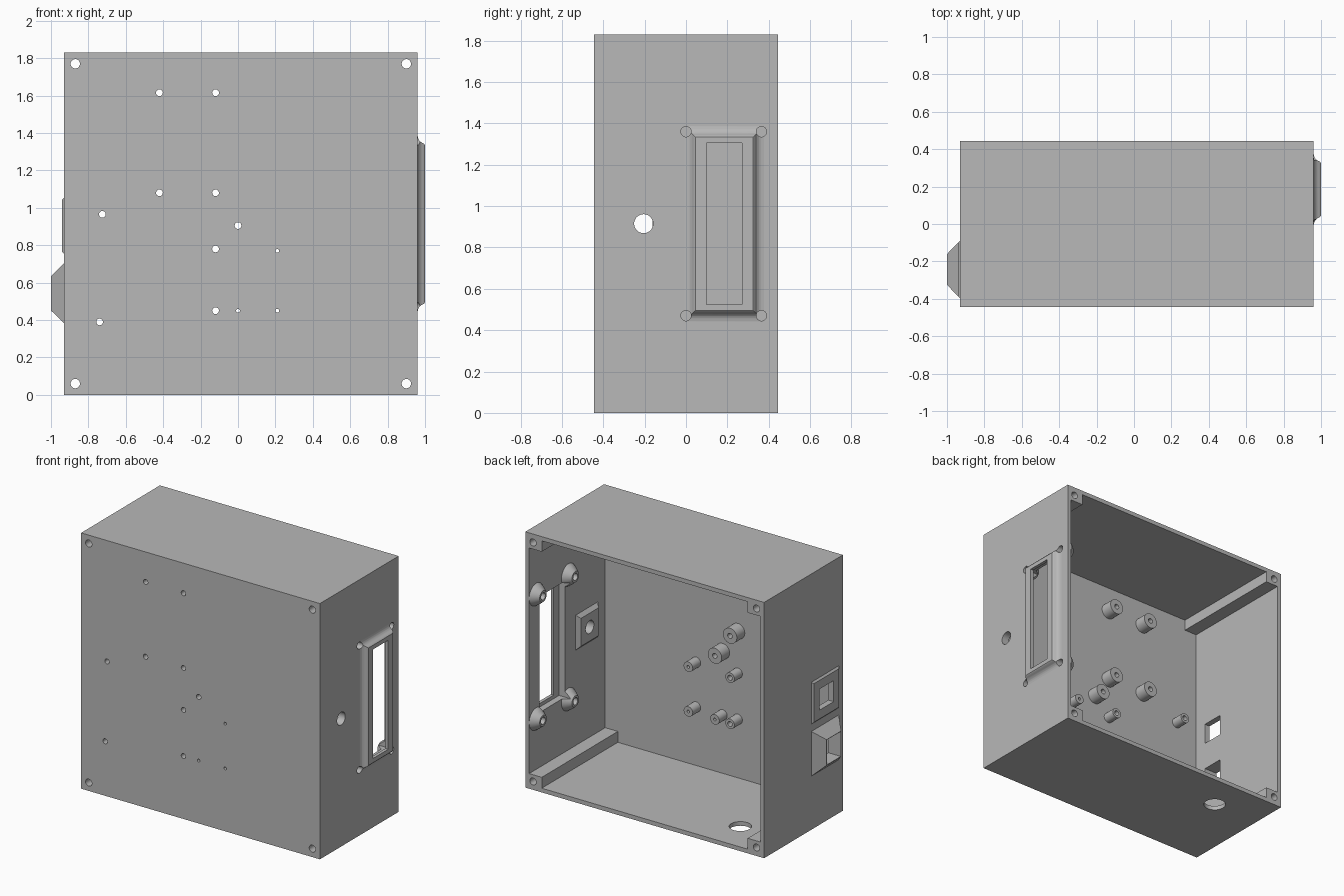
import bpy, bmesh, math
from mathutils import Matrix, Vector

if "Cube" in bpy.data.objects:
    bpy.data.objects.remove(bpy.data.objects["Cube"])

grey = bpy.data.materials.new("plain grey")
grey.use_nodes = True
grey.diffuse_color = (0.48, 0.48, 0.48, 1)
grey.node_tree.nodes["Principled BSDF"].inputs["Base Color"].default_value = (0.48, 0.48, 0.48, 1)


def loft(bm, rings):
    """Rectangles (x, y centre, z centre, half y, half z) joined along x."""
    loops = [[bm.verts.new((x, cy + a * hy, cz + b * hz))
              for a, b in ((-1, -1), (1, -1), (1, 1), (-1, 1))]
             for x, cy, cz, hy, hz in rings]
    for p, q in zip(loops, loops[1:]):
        for i in range(4):
            j = (i + 1) % 4
            bm.faces.new((p[i], p[j], q[j], q[i]))
    bm.faces.new(loops[0][::-1])
    bm.faces.new(loops[-1])


def box(bm, lo, hi):
    c = [(a + b) / 2 for a, b in zip(lo, hi)]
    ring = (c[1], c[2], (hi[1] - lo[1]) / 2, (hi[2] - lo[2]) / 2)
    loft(bm, [(lo[0], *ring), (hi[0], *ring)])


def rod(bm, start, end, r1, r2=None, sides=32):
    a, b = Vector(start), Vector(end)
    turn = (b - a).to_track_quat('Z', 'Y').to_matrix().to_4x4()
    bmesh.ops.create_cone(bm, cap_ends=True, segments=sides, radius1=r1,
                          radius2=r1 if r2 is None else r2, depth=(b - a).length,
                          matrix=Matrix.Translation((a + b) / 2) @ turn)


def make(name, bm):
    bmesh.ops.recalc_face_normals(bm, faces=bm.faces)
    mesh = bpy.data.meshes.new(name)
    bm.to_mesh(mesh)
    bm.free()
    mesh.materials.append(grey)
    ob = bpy.data.objects.new(name, mesh)
    bpy.context.collection.objects.link(ob)
    return ob


X0, X1, Y0, Y1, H, T = -0.93, 0.96, -0.445, 0.445, 1.83, 0.03
IN = Y0 + T
screws = [(x, z) for x in (-0.87, 0.9) for z in (0.06, 1.77)]
screen = (0.185, 0.915)
screen_screws = [(y, z) for y in (0.0, 0.365) for z in (0.47, 1.36)]
SOCKET_Y = -0.243

# Standoffs: x, z, outer radius, bore radius
standoffs = [(x, z, 0.055, 0.018) for x in (-0.42, -0.12) for z in (1.08, 1.615)]
standoffs += [(0, 0.905, 0.055, 0.018)]
standoffs += [(x, z, 0.036, 0.018) for x, z in
              ((-0.12, 0.78), (-0.12, 0.45), (-0.725, 0.965), (-0.74, 0.39))]
standoffs += [(x, z, 0.036, 0.01) for x, z in ((0.21, 0.77), (0.21, 0.45), (0, 0.45))]

# Cutters: cavity, all openings, and the pocket behind the screen
bm = bmesh.new()
box(bm, (X0 + T, IN, T), (X1 - T, 0.6, H - T))
cavity = make("cavity_cutter", bm)

bm = bmesh.new()
for x, z in screws:
    rod(bm, (x, -0.6, z), (x, 0.6, z), 0.025)
for x, z, r, bore in standoffs:
    rod(bm, (x, -0.6, z), (x, 0.1, z), bore, sides=20)
for y, z in screen_screws:
    rod(bm, (0.8, y, z), (1.1, y, z), 0.025)
rod(bm, (0.8, -0.205, 0.915), (1.1, -0.205, 0.915), 0.046)
rod(bm, (-0.56, 0.185, -0.1), (-0.56, 0.185, 0.1), 0.073, sides=40)
loft(bm, [(x, SOCKET_Y, 0.905, 0.08, 0.075) for x in (-1.1, -0.85)])
loft(bm, [(x, SOCKET_Y, 0.543, 0.079, 0.089) for x in (-1.1, -0.85)])
loft(bm, [(x, *screen, 0.085, 0.39) for x in (0.9, 1.1)])
openings = make("opening_cutter", bm)

bm = bmesh.new()
loft(bm, [(x, *screen, 0.145, 0.415) for x in (0.85, 0.977)])
pocket = make("pocket_cutter", bm)

# Case shell, open at the back
bm = bmesh.new()
box(bm, (X0, Y0, 0), (X1, Y1, H))
shell = make("case_shell", bm)

# Screw rails filling the four corners
bm = bmesh.new()
for xa, xb in ((X0 + T, -0.8), (0.83, X1 - T)):
    for za, zb in ((T, 0.108), (H - 0.108, H - T)):
        box(bm, (xa, IN, za), (xb, Y1, zb))
rails = make("corner_rails", bm)

# Board standoffs on the front panel
bm = bmesh.new()
for x, z, r, bore in standoffs:
    rod(bm, (x, IN, z), (x, IN + 0.09, z), r)
posts = make("board_standoffs", bm)

# Screen bezel with a flared foot
bm = bmesh.new()
flare = ((0.96, 0.192), (0.963, 0.178), (0.968, 0.167), (0.976, 0.158),
         (0.986, 0.152), (0.994, 0.148), (1.0, 0.14))
loft(bm, [(x, *screen, o, o + 0.28) for x, o in flare])
bezel = make("screen_bezel", bm)

# Rounded screw bosses inside, behind the bezel corners
bm = bmesh.new()
for y, z in screen_screws:
    rod(bm, (X1 - T, y, z), (0.905, y, z), 0.08, 0.065)
    rod(bm, (0.905, y, z), (0.875, y, z), 0.065, 0.04)
bosses = make("screen_bosses", bm)

# Raised pad around the round jack hole
bm = bmesh.new()
loft(bm, [(X1 - T, -0.205, 0.915, 0.125, 0.125), (0.905, -0.205, 0.915, 0.1, 0.1)])
jack = make("jack_pad", bm)

# Socket surrounds on the right wall
bm = bmesh.new()
loft(bm, [(X0, SOCKET_Y, 0.905, 0.155, 0.15), (-0.942, SOCKET_Y, 0.905, 0.143, 0.138)])
plate = make("upper_socket_surround", bm)
bm = bmesh.new()
loft(bm, [(X0, SOCKET_Y, 0.543, 0.155, 0.16), (-1.0, SOCKET_Y, 0.543, 0.082, 0.092)])
hood = make("lower_socket_hood", bm)

# Cut the parts and finish the shading
jobs = {shell: (cavity, openings, pocket), bezel: (openings, pocket),
        bosses: (openings, pocket)}
for ob in (shell, rails, posts, bezel, bosses, jack, plate, hood):
    bpy.ops.object.select_all(action='DESELECT')
    ob.select_set(True)
    bpy.context.view_layer.objects.active = ob
    for cutter in jobs.get(ob, (openings,)):
        mod = ob.modifiers.new("cut", 'BOOLEAN')
        mod.operation = 'DIFFERENCE'
        mod.solver = 'EXACT'
        mod.use_self = ob is bosses
        mod.object = cutter
        bpy.ops.object.modifier_apply(modifier=mod.name)
    bpy.ops.object.shade_smooth_by_angle(angle=math.radians(28))
for cutter in (cavity, openings, pocket):
    bpy.data.objects.remove(cutter)
